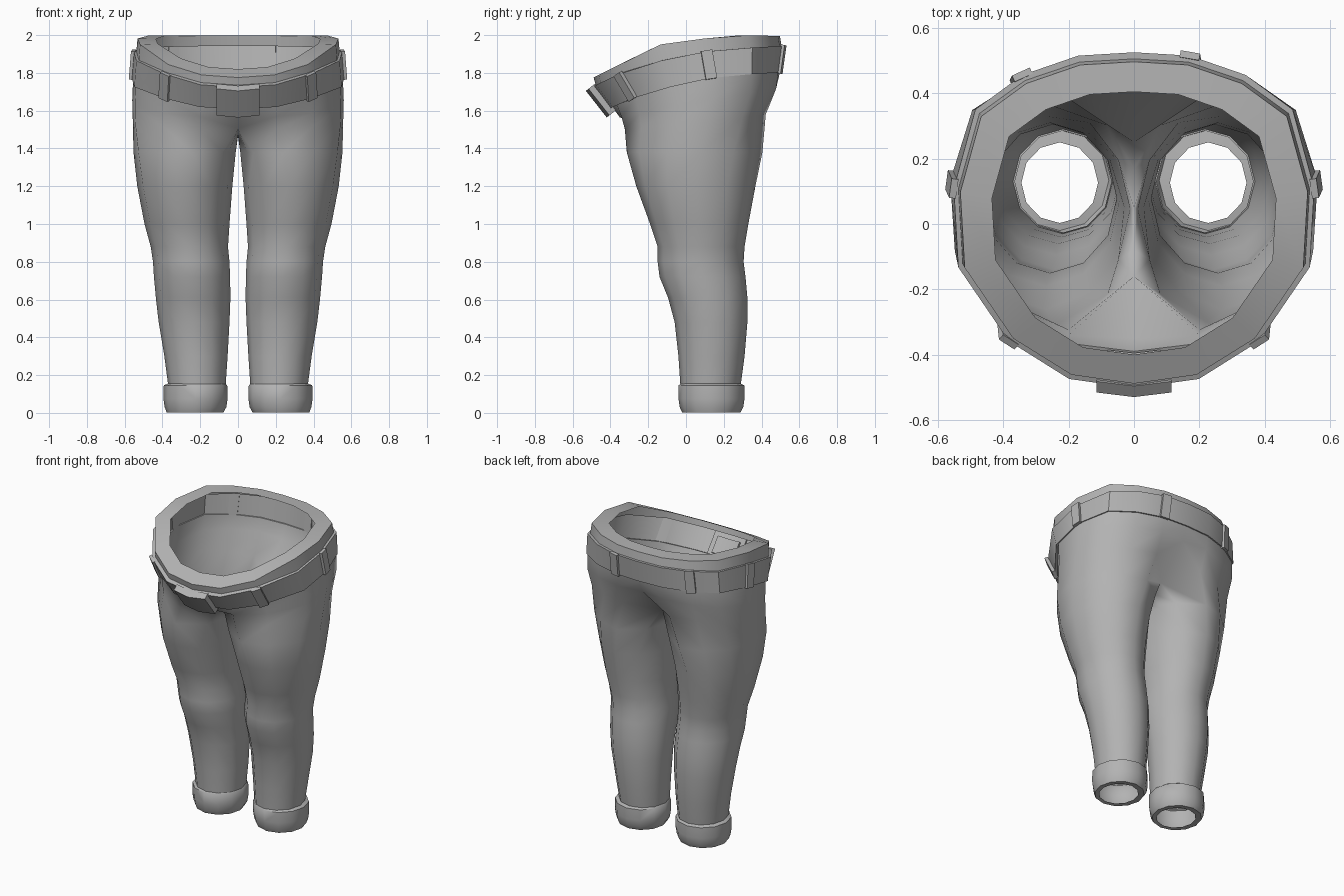
import bpy, bmesh, math
from mathutils import Vector

if "Cube" in bpy.data.objects:
    bpy.data.objects.remove(bpy.data.objects["Cube"])

cloth = bpy.data.materials.new("grey cloth")
cloth.diffuse_color = (0.45, 0.45, 0.45, 1)
cloth.use_nodes = True
cloth.node_tree.nodes["Principled BSDF"].inputs["Base Color"].default_value = cloth.diffuse_color

# half outline of the hips seen from above: front centre, outer side, back centre
HALF = [(0, -1), (.36, -.945), (.695, -.72), (.975, -.28), (1, .19),
        (.88, .66), (.62, .865), (.31, .98), (0, 1)]


def curve(points, v):
    """Piecewise linear height lookup."""
    for (a, za), (b, zb) in zip(points, points[1:]):
        if v <= b:
            return za + (zb - za) * (v - a) / (b - a)
    return points[-1][1]


def hip_ring(width, front, back, height):
    """Half ring around the hips; height gives z from y."""
    mid, half = (front + back) / 2, (back - front) / 2
    pts = [(x * width, mid + half * y) for x, y in HALF]
    return [Vector((x, y, curve(height, y))) for x, y in pts]


def full(ring):
    return ring + [Vector((-p.x, p.y, p.z)) for p in ring[-2:0:-1]]


def leg_ring(x0, x1, y0, y1, z):
    """Twelve sided leg section; points 0-8 outside, 9-11 inner side."""
    ring = []
    for i in range(12):
        a = math.radians(-120 + 30 * i)
        ring.append(Vector(((x0 + x1) / 2 + (x1 - x0) / 2 * math.cos(a),
                            (y0 + y1) / 2 + (y1 - y0) / 2 * math.sin(a), z)))
    return ring


def loft(bm, rings, closed=True):
    """Skin rings from bottom to top; returns the vertex rows."""
    rows = [[bm.verts.new(p) for p in r] for r in rings]
    for a, b in zip(rows, rows[1:]):
        n = len(a)
        for i in range(n if closed else n - 1):
            j = (i + 1) % n
            bm.faces.new((a[i], a[j], b[j], b[i]))
    return rows


def finish(bm, name, angle, mirror=False):
    me = bpy.data.meshes.new(name)
    bm.to_mesh(me)
    bm.free()
    me.materials.append(cloth)
    ob = bpy.data.objects.new(name, me)
    bpy.context.collection.objects.link(ob)
    if mirror:
        ob.modifiers.new("mirror", 'MIRROR').merge_threshold = 0.001
    bpy.ops.object.select_all(action='DESELECT')
    ob.select_set(True)
    bpy.context.view_layer.objects.active = ob
    bpy.ops.object.shade_smooth_by_angle(angle=math.radians(angle))
    return ob


BELT_LOW = [(-.45, 1.59), (-.30, 1.66), (0, 1.75), (.2, 1.785), (.55, 1.805)]
BELT_TOP = [(-.5, 1.725), (-.30, 1.82), (0, 1.9), (.2, 1.925), (.55, 1.945)]
RIM = [(-.49, 1.775), (-.4, 1.82), (-.14, 1.95), (.12, 1.985), (.3, 2.0), (.5, 1.995)]

# trousers: legs merging into the hips
legs = [leg_ring(*r) for r in [
    (.065, .37, -.03, .29, .15), (.055, .39, -.04, .31, .30),
    (.045, .42, -.06, .325, .48), (.04, .435, -.095, .325, .61),
    (.042, .445, -.14, .315, .72), (.045, .45, -.15, .305, .80),
    (.053, .462, -.15, .31, .88), (.045, .495, -.19, .33, 1.0),
    (.03, .53, -.255, .36, 1.2), (.012, .55, -.305, .39, 1.38)]]
crotch = hip_ring(.557, -.345, .43, [(-.33, 1.50), (.42, 1.58)])
crotch[0] = Vector((0, -.16, 1.505))
crotch[8] = Vector((0, .25, 1.515))
crotch += [Vector((0, .17, 1.48)), Vector((0, .05, 1.465)), Vector((0, -.08, 1.48))]
# ease the upper leg sections towards the hip outline
for ring, t in ((legs[-2], .12), (legs[-1], .45)):
    for p, c in zip(ring, crotch):
        if c.x > .05 or p.x > .05:
            p.x += (c.x - p.x) * t
        p.y += (c.y - p.y) * t
hip = hip_ring(.56, -.365, .485, [(-.36, 1.565), (.1, 1.65), (.48, 1.715)])
seat = hip_ring(.555, -.39, .497, BELT_LOW)
hip[0].y += .015
hip[8].y -= .025

bm = bmesh.new()
rows = loft(bm, legs + [crotch])
upper = loft(bm, [hip, seat], closed=False)
for i in range(8):
    bm.faces.new((rows[-1][i], rows[-1][i + 1], upper[0][i + 1], upper[0][i]))
finish(bm, "trousers", 60, mirror=True)

# turned up cuffs
bm = bmesh.new()
loft(bm, [leg_ring(*r) for r in [
    (.11, .345, .003, .25, .006), (.077, .378, -.02, .288, .002),
    (.062, .388, -.033, .303, .03), (.055, .395, -.04, .31, .075),
    (.057, .393, -.039, .309, .146), (.069, .365, -.026, .286, .157)]])
finish(bm, "cuffs", 50, mirror=True)

# belt strip with its lips
low = full(hip_ring(.563, -.412, .505, BELT_LOW))
top = full(hip_ring(.552, -.503, .526, BELT_TOP))
lip = full(hip_ring(.538, -.478, .506, BELT_TOP))
bm = bmesh.new()
loft(bm, [full(seat), low, top, lip])
finish(bm, "belt", 40)

# waistband above the belt with its wide flat rim
bm = bmesh.new()
loft(bm, [lip, full(hip_ring(.532, -.489, .497, RIM)),
          full(hip_ring(.435, -.40, .405, RIM))])
finish(bm, "waistband", 40)


def strap(name, i, width, depth, extra, bend=0, drop=0, inset=0):
    """Box lying on the belt at outline corner i, optionally bent round it."""
    side = (low[(i + 1) % 16] - low[i - 1])
    side.z = 0
    side.normalize()
    up = (top[i] - low[i]).normalized()
    side = (side - up * side.dot(up)).normalized()
    out = side.cross(up)
    mid, h = (top[i] + low[i]) / 2 - up * drop, (top[i] - low[i]).length / 2 + extra
    bm = bmesh.new()
    bmesh.ops.create_cube(bm, size=2)
    if bend:
        bmesh.ops.bisect_plane(bm, geom=bm.verts[:] + bm.edges[:] + bm.faces[:],
                               plane_co=(0, 0, 0), plane_no=(1, 0, 0))
    for v in bm.verts:
        x, y, z = v.co
        v.co = (mid + side * x * width / 2 + up * z * h
                + out * ((depth if y > 0 else -.01) - bend * abs(x)))
    bmesh.ops.recalc_face_normals(bm, faces=bm.faces)
    bm.normal_update()
    if inset:
        front = [f for f in bm.faces if f.normal.dot(out) > .8]
        bmesh.ops.inset_region(bm, faces=front, thickness=inset, use_even_offset=True)
        bm.normal_update()
        # press the middle in behind the frame
        inner = bmesh.ops.extrude_face_region(bm, geom=front)["geom"]
        bmesh.ops.translate(bm, vec=out * -.015,
                            verts=[g for g in inner if isinstance(g, bmesh.types.BMVert)])
        bmesh.ops.delete(bm, geom=[f for f in front if f.is_valid], context='FACES')
    finish(bm, name, 25)


# belt loops and buckle
for name, i in (("front_loop_right", 2), ("side_loop_right", 4), ("back_loop_right", 7),
                ("back_loop_left", 10), ("side_loop_left", 12), ("front_loop_left", 14)):
    strap(name, i, .06, .011, .005)
strap("buckle", 0, .23, .033, .016, bend=.018, drop=.014, inset=.035)
